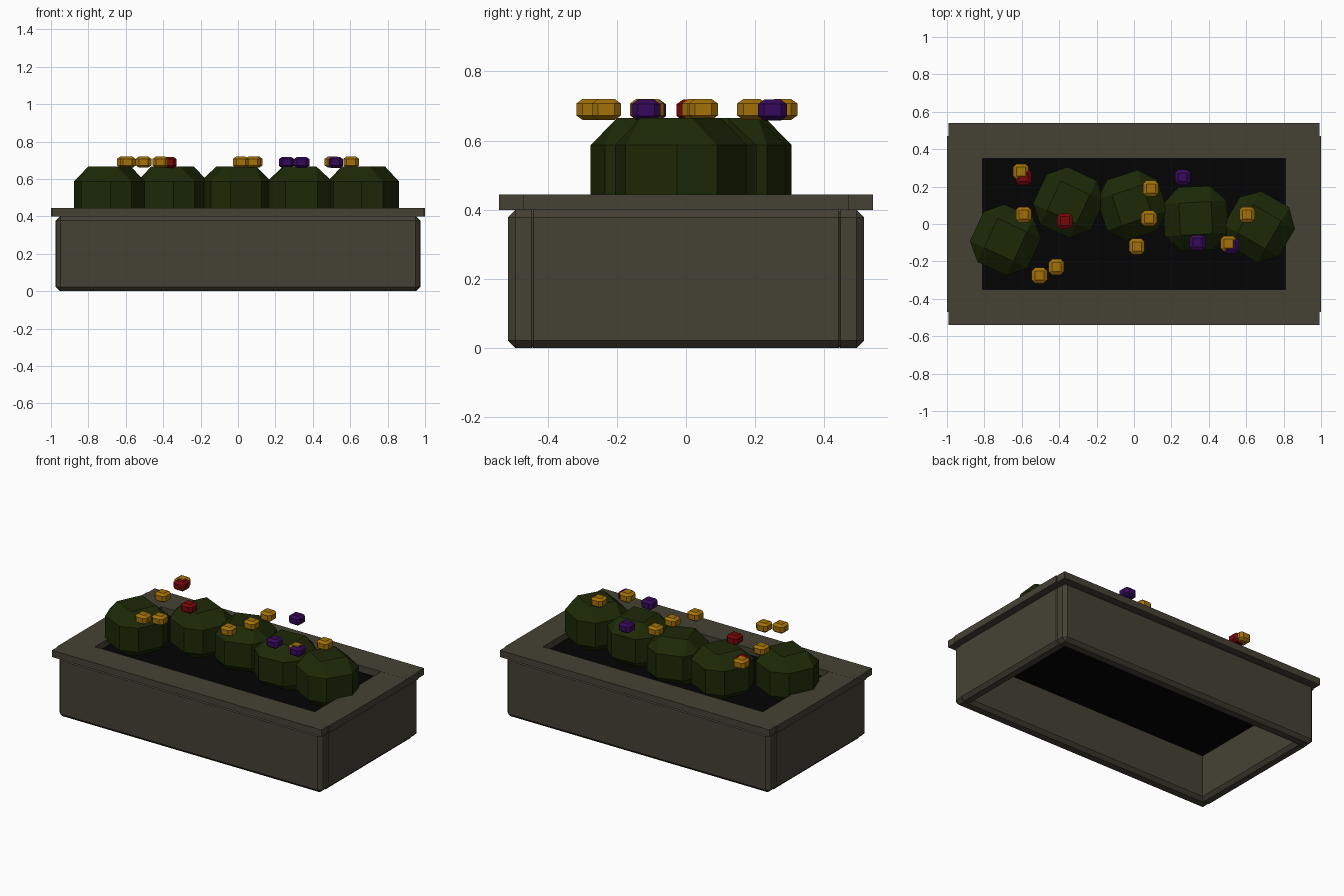
import bpy
import bmesh
from math import radians
from mathutils import Matrix

default = bpy.data.objects.get("Cube")
if default:
    bpy.data.objects.remove(default, do_unlink=True)


def make_material(name, rgb):
    mat = bpy.data.materials.new(name)
    mat.use_nodes = True
    color = (*rgb, 1)
    mat.diffuse_color = color
    mat.node_tree.nodes["Principled BSDF"].inputs["Base Color"].default_value = color
    return mat


wood = make_material("weathered_wood", (0.060, 0.053, 0.035))
soil = make_material("dark_soil", (0.001, 0.001, 0.001))
leaf = make_material("leaf_green", (0.012, 0.022, 0.002))
petals = {
    "yellow": make_material("yellow_petal", (0.37, 0.165, 0.003)),
    "red": make_material("red_petal", (0.18, 0.002, 0.003)),
    "purple": make_material("purple_petal", (0.036, 0.003, 0.10)),
}


def block(name, center, size, mat, bevel=0, turn=0, squash=1):
    """Box with chamfered edges, squashed in height and turned about z."""
    bm = bmesh.new()
    bmesh.ops.create_cube(bm, size=1)
    bmesh.ops.scale(bm, vec=size, verts=bm.verts)
    if bevel:
        bmesh.ops.bevel(bm, geom=bm.edges[:], offset=bevel, segments=1,
                        affect='EDGES', clamp_overlap=True)
    bmesh.ops.scale(bm, vec=(1, 1, squash), verts=bm.verts)
    bm.transform(Matrix.Translation(center) @ Matrix.Rotation(radians(turn), 4, 'Z'))
    mesh = bpy.data.meshes.new(name)
    bm.to_mesh(mesh)
    bm.free()
    mesh.materials.append(mat)
    obj = bpy.data.objects.new(name, mesh)
    bpy.context.collection.objects.link(obj)
    return obj


# Walls and rim boards, open underneath
for side, s in (("front", -1), ("back", 1)):
    block(side + "_wall", (0, s * 0.47, 0.2), (1.94, 0.09, 0.4), wood, 0.022)
    block(side + "_rim", (0, s * 0.445, 0.422), (1.985, 0.19, 0.045), wood)
for side, s in (("right", -1), ("left", 1)):
    block(side + "_wall", (s * 0.932, 0, 0.2), (0.085, 0.925, 0.4), wood, 0.022)
    block(side + "_rim", (s * 0.905, 0, 0.4215), (0.19, 0.94, 0.045), wood)

# Soil bed
block("soil_bed", (0, 0, 0.342), (1.8, 0.87, 0.085), soil)

# Row of chamfered bushes: x, y, turn
bushes = [
    (-0.687, -0.085, -25),
    (-0.35, 0.115, -25),
    (-0.01, 0.10, 18),
    (0.33, 0.03, 3),
    (0.67, -0.015, -30),
]
for i, (x, y, turn) in enumerate(bushes):
    block(f"bush_{i + 1}", (x, y, 0.507), (0.34, 0.34, 0.34), leaf, 0.084,
          turn, 0.93)

# Flower heads scattered above the bushes
flowers = {
    "yellow": [(-0.605, 0.28), (-0.59, 0.05), (-0.415, -0.23), (-0.505, -0.275),
               (0.09, 0.19), (0.08, 0.03), (0.015, -0.12), (0.505, -0.105), (0.605, 0.05)],
    "red": [(-0.59, 0.25), (-0.37, 0.015)],
    "purple": [(0.26, 0.25), (0.34, -0.10), (0.52, -0.115)],
}
for color, spots in flowers.items():
    height = 0.69 if color == "yellow" else 0.688
    for i, (x, y) in enumerate(spots):
        block(f"{color}_flower_{i + 1}", (x, y, height), (0.084, 0.084, 0.084),
              petals[color], 0.018, 0, 0.72)
